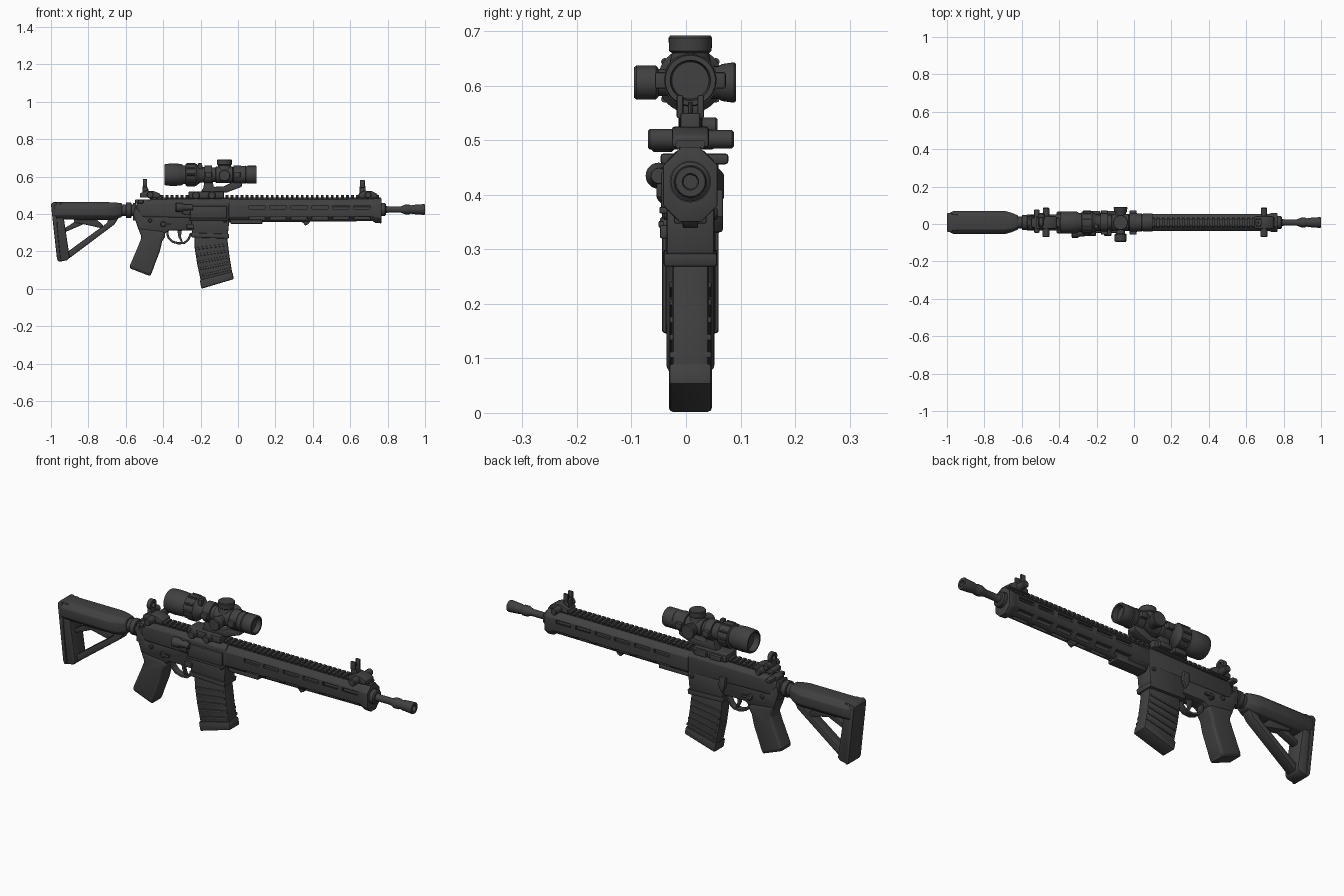
import bpy, bmesh, math
from mathutils import Vector, Matrix

C = 0.008  # y of the centre plane


def mat(name, v):
    m = bpy.data.materials.new(name)
    m.diffuse_color = (v, v, v, 1)
    return m


BLACK = mat("charcoal_black", 0.052)


def finish(name, bm, bevel=0.0, segs=2):
    bmesh.ops.recalc_face_normals(bm, faces=bm.faces)
    me = bpy.data.meshes.new(name)
    bm.to_mesh(me)
    bm.free()
    ob = bpy.data.objects.new(name, me)
    bpy.context.collection.objects.link(ob)
    me.materials.append(BLACK)
    if bevel:
        b = ob.modifiers.new("bevel", "BEVEL")
        b.width, b.segments, b.limit_method = bevel, segs, "ANGLE"
        b.angle_limit = math.radians(40)
    return ob


def prism(name, pts, half, bevel=0.006, y=C, segs=2):
    """Side profile in x,z extruded across y."""
    bm = bmesh.new()
    f = bm.faces.new([bm.verts.new((x, y - half, z)) for x, z in pts])
    r = bmesh.ops.extrude_face_region(bm, geom=[f])
    bmesh.ops.translate(bm, vec=(0, 2 * half, 0),
                        verts=[v for v in r["geom"] if isinstance(v, bmesh.types.BMVert)])
    return finish(name, bm, bevel, segs)


def box(name, x0, x1, y0, y1, z0, z1, bevel=0.004):
    return prism(name, [(x0, z0), (x1, z0), (x1, z1), (x0, z1)], (y1 - y0) / 2, bevel, (y0 + y1) / 2)


def lathe(name, prof, origin=(0, C, 0), axis="X", n=32, closed=False):
    """Profile of (distance along axis, radius) spun around the axis."""
    d = {"X": Vector((1, 0, 0)), "Y": Vector((0, 1, 0)), "Z": Vector((0, 0, 1))}[axis]
    u = Vector((0, 0, 1)) if axis != "Z" else Vector((1, 0, 0))
    w = d.cross(u)
    bm = bmesh.new()
    rings = []
    for t, r in prof:
        rings.append([bm.verts.new(Vector(origin) + d * t + (u * math.cos(a) + w * math.sin(a)) * r)
                      for a in (2 * math.pi * i / n for i in range(n))])
    pairs = list(zip(rings, rings[1:])) + ([(rings[-1], rings[0])] if closed else [])
    for a, b in pairs:
        for i in range(n):
            bm.faces.new((a[i], a[(i + 1) % n], b[(i + 1) % n], b[i]))
    if not closed:
        bm.faces.new(rings[0])
        bm.faces.new(rings[-1])
    return finish(name, bm)


def loft(name, secs, bevel=0.0):
    """Chamfered box sections (x, half width, z bottom, z top, chamfer) joined along x."""
    bm = bmesh.new()
    rings = []
    for x, h, a, b, c in secs:
        ring = [(-h + c, a), (h - c, a), (h, a + c), (h, b - c), (h - c, b), (-h + c, b), (-h, b - c), (-h, a + c)]
        rings.append([bm.verts.new((x, C + p, q)) for p, q in ring])
    for a, b in zip(rings, rings[1:]):
        for i in range(8):
            bm.faces.new((a[i], a[(i + 1) % 8], b[(i + 1) % 8], b[i]))
    bm.faces.new(rings[0])
    bm.faces.new(rings[-1])
    return finish(name, bm, bevel)


def knob(name, x, z, r, y0, y1, n=24):
    e = 0.004
    return lathe(name, [(y0, r - e), (y0 + e, r), (y1 - e, r), (y1, r - e)], (x, 0, z), "Y", n)


def cut(ob, cutter):
    m = ob.modifiers.new("cut", "BOOLEAN")
    m.operation, m.object, m.solver = "DIFFERENCE", cutter, "EXACT"
    cutter.hide_render = True
    cutter.hide_viewport = True


# barrel and muzzle device
lathe("barrel", [(-0.05, .02), (0.79, .02), (0.80, .017), (0.87, .017), (0.895, .026), (0.915, .026),
                 (0.925, .022), (0.94, .025), (0.995, .029), (1.0, .027), (1.0, .015), (0.95, .013)], (0, C, .424))
lathe("barrel_nut", [(0.74, .036), (0.785, .036), (0.79, .03)], (0, C, .424))

# handguard: hollow octagonal tube with slots
hand = loft("handguard", [(-0.05, .046, .355, .482, .03), (0.72, .045, .362, .482, .028),
                          (0.735, .05, .352, .484, .03), (0.767, .05, .350, .484, .03)], 0.003)
bm = bmesh.new()


def add_cutter(x0, x1, y0, y1, z0, z1):
    M = Matrix.Translation(((x0 + x1) / 2, (y0 + y1) / 2, (z0 + z1) / 2)) @ Matrix.Diagonal((x1 - x0, y1 - y0, z1 - z0, 1))
    bmesh.ops.create_cube(bm, size=1, matrix=M)


for i in range(6):
    x = 0.06 + i * 0.112
    for s in (-1, 1):
        ys = sorted((C + s * 0.034, C + s * 0.07))
        add_cutter(x, x + .085, *ys, .428, .446)
        ys = sorted((C + s * 0.026, C + s * 0.07))
        add_cutter(x, x + .085, *ys, .368, .386)
    add_cutter(x, x + .085, C - .009, C + .009, .33, .375)
cut(hand, finish("handguard_slot_cutter", bm))
bore = lathe("handguard_bore_cutter", [(0.5, .037), (0.9, .037)], (0, C, .424))
cut(hand, bore)
prism("hand_stop", [(.33, .365), (.35, .35), (.36, .338), (.375, .345), (.39, .365)], .014, .003)
box("handguard_rear_clamp", -.04, .13, C - .03, C + .03, .347, .37)

# top rail with teeth
box("rail_base", -.47, .765, C - .02, C + .02, .475, .488, 0.002)
tooth = loft("rail_teeth", [(-.468, .027, .484, .501, .005), (-.453, .027, .484, .501, .005)])
a = tooth.modifiers.new("array", "ARRAY")
a.count, a.use_relative_offset, a.use_constant_offset = 46, False, True
a.constant_offset_displace = (.0268, 0, 0)

# upper receiver
loft("upper_receiver", [(-.54, .03, .385, .455, .012), (-.51, .042, .37, .478, .02),
                        (-.045, .044, .36, .482, .02)], 0.004)
box("ejection_port_cover", -.255, -.06, C - .054, C - .03, .375, .442)
box("port_hinge", -.262, -.05, C - .057, C - .04, .366, .378, .003)
prism("brass_deflector", [(-.30, .40), (-.255, .395), (-.255, .45), (-.28, .45)], .012, .004, C - .05)
ob = lathe("forward_assist", [(-.335, .018), (-.33, .024), (-.30, .024), (-.29, .017), (-.24, .014)], (0, C - .058, .435))
box("charging_handle", -.55, -.46, C - .025, C + .025, .455, .478)
box("charging_handle_latch", -.535, -.505, C - .055, C + .07, .456, .476, .006)

# lower receiver and magazine well
prism("lower_receiver", [(-.55, .44), (-.56, .40), (-.545, .355), (-.53, .31), (-.39, .295), (-.37, .312),
                         (-.24, .312), (-.24, .37), (-.06, .37), (-.06, .385), (-.50, .385)], .04, .007)
prism("magazine_well", [(-.25, .385), (-.245, .285), (-.055, .278), (-.05, .33), (-.045, .385)], .044, .006)
prism("magazine_well_lip", [(-.252, .30), (-.25, .275), (-.05, .268), (-.046, .293)], .049, .005)
for s in (-1, 1):
    knob("takedown_pin", -.47, .365, .011, C + s * .043 - .006, C + s * .043 + .006)
    knob("pivot_pin", -.07, .365, .011, C + s * .045 - .006, C + s * .045 + .006)
    knob("selector_hub", -.40, .345, .015, C + s * .046 - .01, C + s * .046 + .01)
    box("selector_lever", -.41, -.36, C + s * .053 - .005, C + s * .053 + .005, .34, .352, .002)
prism("bolt_catch", [(-.27, .41), (-.235, .41), (-.23, .36), (-.25, .33), (-.265, .36)], .01, .004, C + .05)
box("magazine_release", -.275, -.235, C - .056, C - .036, .32, .345)

# trigger group
prism("trigger", [(-.325, .315), (-.30, .315), (-.305, .28), (-.295, .25), (-.303, .247), (-.318, .275)], .009, .002)


def strip(name, pts, t, half):
    """Band of thickness t following a path in x,z."""
    inner = []
    for i, p in enumerate(pts):
        d = Vector(pts[min(i + 1, len(pts) - 1)]) - Vector(pts[max(i - 1, 0)])
        d.normalize()
        inner.append((p[0] - d.y * t, p[1] + d.x * t))
    return prism(name, pts + inner[::-1], half, .003)


strip("trigger_guard", [(-.385, .31), (-.38, .275), (-.355, .248), (-.32, .237), (-.285, .24),
                        (-.262, .258), (-.245, .295)], .012, .017)

# pistol grip
prism("pistol_grip", [(-.535, .325), (-.40, .31), (-.385, .285), (-.405, .255), (-.418, .20), (-.445, .13),
                      (-.462, .082), (-.475, .072), (-.575, .112), (-.578, .125), (-.535, .225),
                      (-.515, .275)], .044, .022, segs=4)
prism("grip_cap", [(-.46, .095), (-.468, .067), (-.58, .11), (-.572, .135)], .04, .008)

# curved magazine with side ribs and floor plate
prism("magazine", [(-.235, .32), (-.06, .32), (-.055, .25), (-.045, .17), (-.028, .07), (-.195, .025),
                   (-.218, .13), (-.232, .22)], .034, .009)
for i in range(5):
    z = .225 - i * .036
    dx = .012 * i ** 1.25 * .55
    prism("magazine_rib", [(-.225 + dx, z - .016), (-.06 + dx * .7, z + .008 + .004 * i - .004),
                           (-.062 + dx * .7, z + .020 + .004 * i - .004), (-.227 + dx, z - .004)], .0385, .003)
prism("magazine_floor_plate", [(-.204, .048), (-.03, .092), (-.022, .052), (-.19, .002), (-.197, .004)], .0395, .008)

# buffer tube, castle nut and end plate
lathe("buffer_tube", [(-.95, .032), (-.53, .032)], (0, C, .42))
lathe("castle_nut", [(-.60, .038), (-.597, .041), (-.573, .041), (-.57, .038)], (0, C, .42), n=16)
box("end_plate", -.562, -.545, C - .035, C + .035, .365, .46)

# stock: body, butt, strut and release lever
loft("stock_body", [(-.985, .052, .37, .463, .02), (-.965, .062, .37, .463, .025), (-.69, .062, .368, .463, .025),
                    (-.655, .052, .372, .461, .02), (-.62, .038, .385, .458, .016)], .004)
prism("stock_butt", [(-1.0, .45), (-.992, .463), (-.94, .463), (-.93, .37), (-.905, .20), (-.90, .165),
                     (-.915, .152), (-.955, .145), (-.966, .155), (-.985, .32)], .046, .008)
prism("butt_pad", [(-1.0, .45), (-.99, .463), (-.972, .463), (-.965, .33), (-.947, .147), (-.96, .145),
                   (-.968, .16)], .052, .006)
prism("stock_strut", [(-.92, .165), (-.90, .165), (-.66, .345), (-.635, .385), (-.69, .385), (-.70, .352),
                      (-.915, .195)], .028, .006)
prism("stock_lever", [(-.88, .38), (-.875, .355), (-.80, .34), (-.735, .325), (-.72, .338), (-.77, .385)], .024, .005)
prism("stock_brace", [(-.925, .325), (-.92, .305), (-.85, .335), (-.80, .36), (-.80, .385), (-.84, .38)], .018, .004)

# optic tube
S = (0, C, .61)
lathe("optic", [(-.36, .04), (-.36, .047), (-.393, .047), (-.393, .054), (-.385, .058), (-.345, .060), (-.305, .058),
                (-.292, .05), (-.282, .05), (-.278, .06), (-.225, .06), (-.215, .052), (-.20, .042), (-.12, .038),
                (-.118, .045), (-.03, .045), (-.028, .04), (-.01, .04), (0, .046), (.04, .048), (.044, .045),
                (.05, .048), (.095, .048), (.1, .046), (.1, .037), (.075, .034)], S, n=40)
for i in range(10):
    a = 2 * math.pi * i / 10
    lathe("zoom_ring_ridge", [(-.274, .007), (-.229, .007)],
          (0, C + .058 * math.cos(a), .61 + .058 * math.sin(a)), n=8)
prism("zoom_lever", [(-.215, .64), (-.19, .64), (-.192, .672), (-.213, .672)], .012, .004, C - .02)

# turrets
lathe("top_turret", [(.63, .04), (.652, .036), (.66, .034), (.664, .039), (.688, .040), (.692, .037)], (-.072, C, 0), "Z")
lathe("right_turret", [(-.095, .028), (-.091, .031), (-.055, .031), (-.05, .025), (-.02, .025)], (-.072, 0, .606), "Y")
lathe("left_turret", [(.03, .03), (.06, .03), (.066, .034), (.088, .037), (.092, .034)], (-.072, 0, .606), "Y")

# optic mount: two rings, cantilever arm, base clamp and knobs
for x in (-.158, -.005):
    lathe("mount_ring", [(x - .02, .036), (x - .02, .050), (x + .02, .050), (x + .02, .036)], S, closed=True)
    for s in (-1, 1):
        box("ring_clamp", x - .018, x + .018, C + s * .053 - .012, C + s * .053 + .012, .595, .625)
prism("mount_arm", [(-.20, .515), (-.06, .515), (.02, .545), (.022, .57), (-.03, .57), (-.075, .548),
                    (-.13, .545), (-.135, .575), (-.18, .575), (-.185, .54)], .022, .005)
box("mount_base", -.265, -.075, C - .045, C + .045, .483, .52, .006)
for x in (-.225, -.14):
    knob("mount_nut", x, .50, .021, C - .072, C - .03, 12)
    box("mount_clamp_lever", x - .02, x + .045, C + .04, C + .062, .487, .513)


# folding sights
def sight_base(name, x, w):
    prism(name + "_base", [(x - w, .487), (x + w, .487), (x + w, .508), (x + .02, .522), (x - .02, .525), (x - w, .51)],
          .034, .005)
    knob(name + "_side_knob", x, .502, .019, C - .078, C - .02)
    knob(name + "_pivot", x, .502, .017, C + .02, C + .08)


sight_base("rear_sight", -.47, .055)
box("rear_sight_stem", -.51, -.485, C - .02, C + .02, .50, .548)
lathe("rear_sight_aperture", [(-.508, .012), (-.508, .026), (-.487, .026), (-.487, .012)], (0, C, .56), closed=True)
knob("rear_sight_windage", -.495, .525, .017, C + .015, C + .05)
sight_base("front_sight", .695, .05)
box("front_sight_stem", .65, .682, C - .018, C + .018, .50, .55)
for s in (-1, 1):
    box("front_sight_ear", .652, .678, C + s * .019 - .006, C + s * .019 + .006, .54, .583, .004)
lathe("front_sight_post", [(.54, .005), (.57, .004)], (.665, C, 0), "Z", 8)

# apply modifiers and smooth by angle
bpy.context.view_layer.update()
solid = [o for o in bpy.data.objects if not o.hide_render]
bpy.ops.object.select_all(action="DESELECT")
for o in solid:
    o.select_set(True)
bpy.context.view_layer.objects.active = solid[0]
bpy.ops.object.convert(target="MESH")
bpy.ops.object.shade_smooth_by_angle(angle=math.radians(35))
